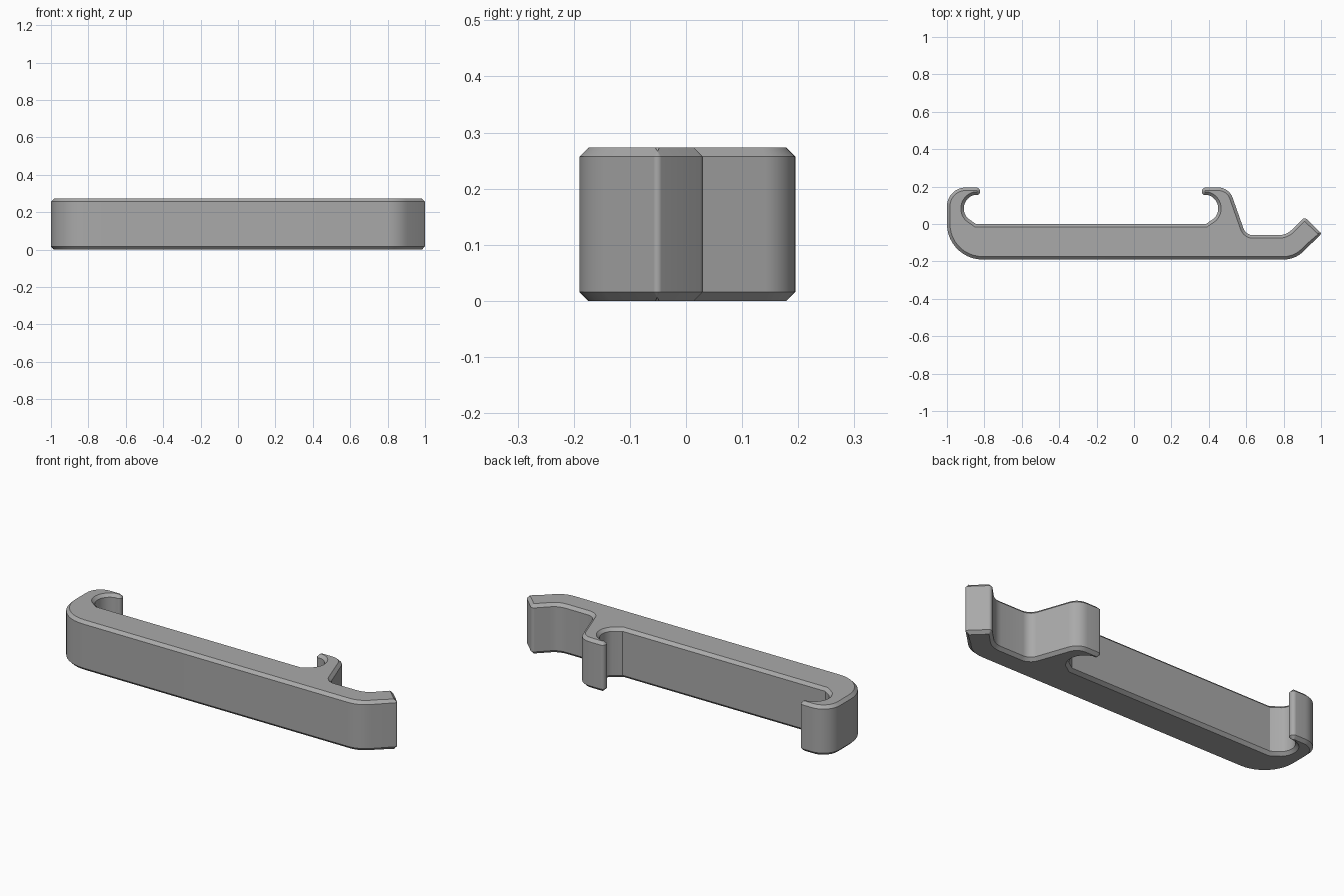
import bpy
import bmesh
import math
from mathutils import Vector

if "Cube" in bpy.data.objects:
    bpy.data.objects.remove(bpy.data.objects["Cube"], do_unlink=True)

HEIGHT, CHAMFER = 0.273, 0.016
MIRROR_X = -0.46  # sum of the x positions of the two facing hooks


def fillet(corners):
    """Round each (x, y, radius) corner of a closed outline."""
    pts = []
    for i, (x, y, r) in enumerate(corners):
        p = Vector((x, y))
        if r == 0:
            pts.append(p)
            continue
        a = (Vector(corners[i - 1][:2]) - p).normalized()
        b = (Vector(corners[(i + 1) % len(corners)][:2]) - p).normalized()
        half = a.angle(b) / 2
        centre = p + (a + b).normalized() * (r / math.sin(half))
        start = p + a * (r / math.tan(half)) - centre
        end = p + b * (r / math.tan(half)) - centre
        turn = end.angle_signed(start)
        steps = max(4, math.ceil(abs(turn) / math.radians(9)))
        for k in range(steps + 1):
            t = turn * k / steps
            c, s = math.cos(t), math.sin(t)
            pts.append(centre + Vector((start.x * c - start.y * s,
                                        start.x * s + start.y * c)))
    return pts


def inset(pts, d):
    """Offset a counter-clockwise outline inwards with mitred corners."""
    out = []
    for i, p in enumerate(pts):
        e1 = (p - pts[i - 1]).normalized()
        e2 = (pts[(i + 1) % len(pts)] - p).normalized()
        n1, n2 = Vector((-e1.y, e1.x)), Vector((-e2.y, e2.x))
        out.append(p + (n1 + n2) * (d / (1 + n1.dot(n2))))
    return out


# Hook: rounded tip, then the round socket, then the foot on the bar
socket = [(-0.835 + 0.075 * math.cos(math.radians(a)),
           0.083 + 0.075 * math.sin(math.radians(a)), 0)
          for a in range(105, 226, 10)]
hook = [(-0.823, 0.195, 0.02), (-0.823, 0.154, 0.017)] + socket + [(-0.845, 0, 0)]
facing_hook = [(MIRROR_X - x, y, r) for x, y, r in reversed(hook)]

# Outline, clockwise from the lower left corner
corners = [(-1, -0.19, 0.19), (-1, 0.195, 0.1)] + hook + facing_hook + [
    (0.508, 0.195, 0.08), (0.598, -0.06, 0.055),   # neck behind the hook
    (0.815, -0.06, 0.1), (0.912, 0.037, 0.017),    # thumb notch
    (1.003, -0.051, 0.01), (0.862, -0.19, 0.15)]   # slanted end
outline = fillet(corners)[::-1]
inner = inset(outline, CHAMFER)

# Extrude with chamfered rims
bm = bmesh.new()
rings = [[bm.verts.new((p.x, p.y, z)) for p in loop] for loop, z in (
    (inner, 0), (outline, CHAMFER), (outline, HEIGHT - CHAMFER), (inner, HEIGHT))]
for low, high in zip(rings, rings[1:]):
    for i in range(len(low)):
        bm.faces.new((low[i - 1], low[i], high[i], high[i - 1]))
bm.faces.new(rings[0][::-1])
bm.faces.new(rings[-1])
bmesh.ops.recalc_face_normals(bm, faces=bm.faces[:])
mesh = bpy.data.meshes.new("clip_bar")
bm.to_mesh(mesh)
bm.free()

clip = bpy.data.objects.new("clip_bar", mesh)
bpy.context.collection.objects.link(clip)

grey = bpy.data.materials.new("plain_grey")
grey.use_nodes = True
colour = (0.4, 0.4, 0.4, 1)
grey.diffuse_color = colour
grey.node_tree.nodes["Principled BSDF"].inputs["Base Color"].default_value = colour
mesh.materials.append(grey)

bpy.ops.object.select_all(action="DESELECT")
clip.select_set(True)
bpy.context.view_layer.objects.active = clip
bpy.ops.object.shade_smooth_by_angle(angle=math.radians(25))
